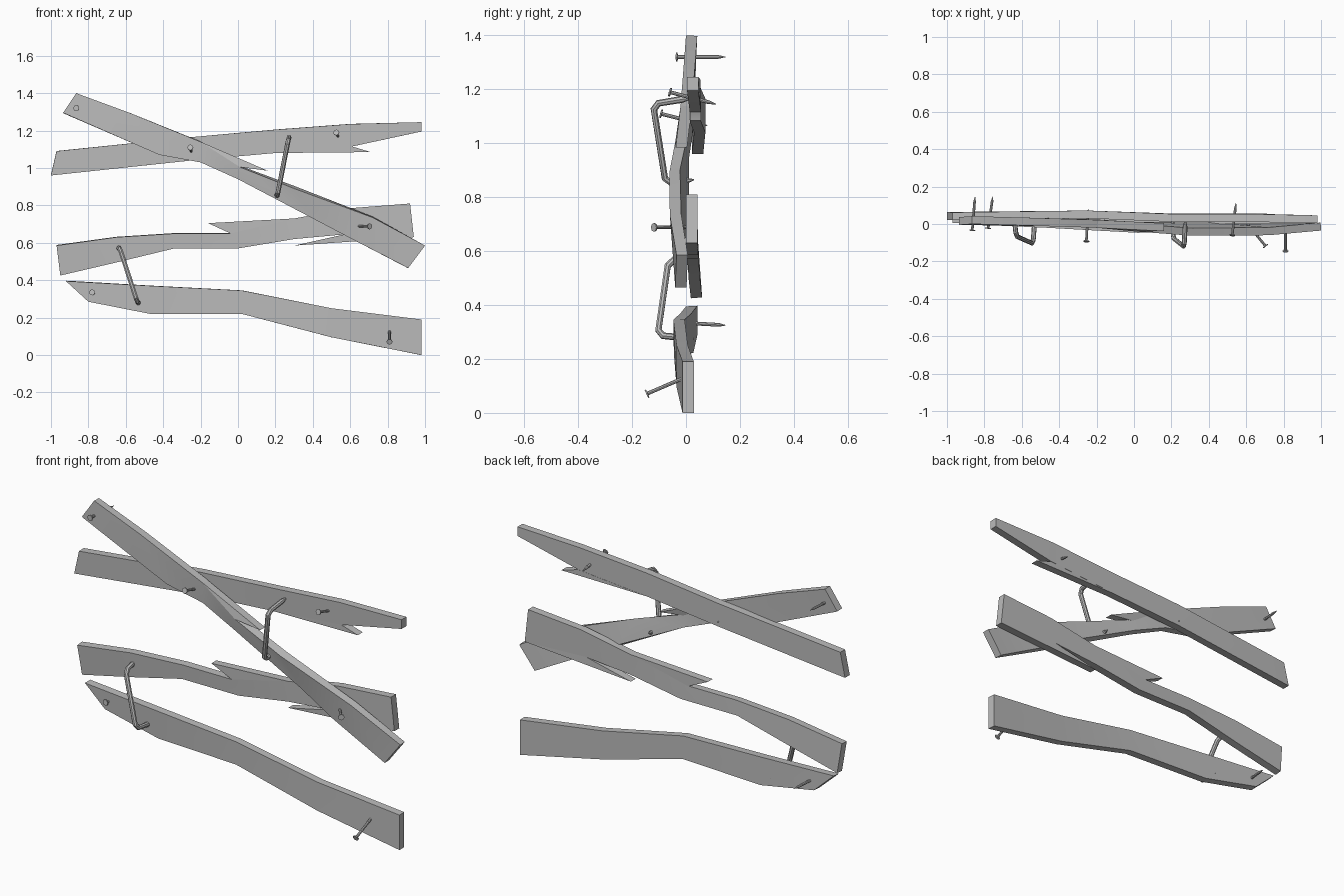
import bpy
import bmesh
import math
from mathutils import Vector

cube = bpy.data.objects.get("Cube")
if cube:
    bpy.data.objects.remove(cube, do_unlink=True)

THICK = 0.042

grey = bpy.data.materials.new("weathered grey")
grey.use_nodes = True
grey.diffuse_color = (0.5, 0.5, 0.5, 1)
shader = grey.node_tree.nodes["Principled BSDF"]
shader.inputs["Base Color"].default_value = grey.diffuse_color
shader.inputs["Roughness"].default_value = 0.8


def smooth(obj):
    bpy.ops.object.select_all(action='DESELECT')
    obj.select_set(True)
    bpy.context.view_layer.objects.active = obj
    bpy.ops.object.shade_smooth_by_angle(angle=math.radians(30))


def finish(bm, name):
    bmesh.ops.recalc_face_normals(bm, faces=bm.faces)
    mesh = bpy.data.meshes.new(name)
    bm.to_mesh(mesh)
    bm.free()
    mesh.materials.append(grey)
    obj = bpy.data.objects.new(name, mesh)
    bpy.context.collection.objects.link(obj)
    smooth(obj)


def plank(name, top, bottom):
    """Bent board: matching top and bottom front edges, as (x, y, z)."""
    bm = bmesh.new()
    rings = []
    for i, (t, b) in enumerate(zip(top, bottom)):
        t, b = Vector(t), Vector(b)
        j, k = max(i - 1, 0), min(i + 1, len(top) - 1)
        along = Vector(top[k]) + Vector(bottom[k]) - Vector(top[j]) - Vector(bottom[j])
        back = (t - b).cross(along).normalized() * THICK
        rings.append([bm.verts.new(p) for p in (t, b, b + back, t + back)])
    for r, s in zip(rings, rings[1:]):
        for i in range(4):
            j = (i + 1) % 4
            bm.faces.new((r[i], r[j], s[j], s[i]))
    bm.faces.new(rings[0])
    bm.faces.new(rings[-1])
    finish(bm, name)


def splinter(name, points):
    """Torn triangular sliver, flush with the board it grows from."""
    bm = bmesh.new()
    front = [bm.verts.new(p) for p in points]
    back = [bm.verts.new(Vector(p) + Vector((0, THICK, 0))) for p in points]
    bm.faces.new(front)
    bm.faces.new(back)
    for i in range(3):
        j = (i + 1) % 3
        bm.faces.new((front[i], front[j], back[j], back[i]))
    finish(bm, name)


def rod(name, points, radii):
    """Round bar through points with a radius at each one."""
    curve = bpy.data.curves.new(name, 'CURVE')
    curve.dimensions = '3D'
    curve.bevel_depth = 1
    curve.bevel_resolution = 2
    curve.use_fill_caps = True
    line = curve.splines.new('POLY')
    line.points.add(len(points) - 1)
    for p, co, r in zip(line.points, points, radii):
        p.co = (*co, 1)
        p.radius = r
    curve.materials.append(grey)
    obj = bpy.data.objects.new(name, curve)
    bpy.context.collection.objects.link(obj)
    bpy.ops.object.select_all(action='DESELECT')
    obj.select_set(True)
    bpy.context.view_layer.objects.active = obj
    bpy.ops.object.convert(target='MESH')
    smooth(bpy.context.view_layer.objects.active)


def nail(name, head, tip):
    head, tip = Vector(head), Vector(tip)
    steps = (0, 0.03, 0.035, 0.85, 1)
    rod(name, [head.lerp(tip, s) for s in steps],
        (0.016, 0.016, 0.007, 0.007, 0.001))


def staple(name, a, b, c, d):
    """Bent bar with chamfered corners and pointed ends."""
    a, b, c, d = map(Vector, (a, b, c, d))
    cut = 0.02
    pts = [a, a.lerp(b, 0.3), b + (a - b).normalized() * cut,
           b + (c - b).normalized() * cut, c + (b - c).normalized() * cut,
           c + (d - c).normalized() * cut, d.lerp(c, 0.3), d]
    rod(name, pts, (0.002,) + (0.013,) * 6 + (0.002,))


# Boards
plank("bottom_board",
      [(-0.92, 0.0, 0.395), (-0.47, -0.02, 0.37), (0.02, -0.047, 0.345),
       (0.5, -0.035, 0.25), (0.98, -0.013, 0.19)],
      [(-0.8, 0.0, 0.285), (-0.47, -0.015, 0.22), (0.02, -0.045, 0.22),
       (0.5, -0.035, 0.095), (0.98, -0.013, 0.0)])
plank("middle_board",
      [(-0.97, 0.005, 0.585), (-0.65, 0.003, 0.63), (-0.33, 0.0, 0.65),
       (-0.04, 0.0, 0.65), (0.3, 0.0, 0.73), (0.6, 0.0, 0.785), (0.92, 0.0, 0.81)],
      [(-0.95, 0.018, 0.425), (-0.65, 0.01, 0.495), (-0.34, 0.005, 0.57),
       (0.0, 0.005, 0.57), (0.3, 0.0, 0.62), (0.57, 0.0, 0.645), (0.94, 0.0, 0.63)])
splinter("middle_board_top_splinter",
         [(-0.16, 0.0, 0.705), (0.3, 0.0, 0.73), (-0.04, 0.0, 0.65)])
splinter("middle_board_lower_splinter",
         [(0.3, 0.003, 0.585), (0.94, 0.0, 0.63), (0.57, 0.0, 0.645)])
plank("upper_board",
      [(-0.97, 0.02, 1.09), (-0.25, 0.03, 1.165), (0.2, 0.012, 1.205),
       (0.6, 0.012, 1.235), (0.98, 0.004, 1.245)],
      [(-1.0, 0.022, 0.96), (-0.25, 0.03, 1.04), (0.2, 0.014, 1.08),
       (0.61, 0.014, 1.115), (0.98, 0.004, 1.195)])
splinter("upper_board_splinter",
         [(0.71, 0.014, 1.085), (0.61, 0.014, 1.115), (0.2, 0.014, 1.08)])
plank("diagonal_board",
      [(-0.865, 0.0, 1.4), (-0.58, -0.008, 1.295), (-0.2, -0.02, 1.14),
       (0.01, -0.04, 1.005), (0.3, -0.062, 0.89), (0.72, -0.06, 0.735),
       (1.0, -0.035, 0.585)],
      [(-0.935, -0.005, 1.295), (-0.42, -0.012, 1.07), (-0.2, -0.018, 1.03),
       (0.0, -0.03, 0.94), (0.4, -0.03, 0.73), (0.6, -0.045, 0.625),
       (0.91, -0.04, 0.465)])
splinter("diagonal_board_splinter",
         [(0.16, -0.038, 0.985), (-0.2, -0.02, 1.14), (0.01, -0.04, 1.005)])

# Nails, head to tip
nail("diagonal_board_end_nail", (-0.865, -0.037, 1.32), (-0.85, 0.147, 1.32))
nail("crossing_nail", (-0.255, -0.095, 1.11), (-0.245, 0.08, 1.065))
nail("upper_board_nail", (0.525, -0.062, 1.19), (0.545, 0.112, 1.145))
nail("diagonal_board_lower_nail", (0.705, -0.12, 0.688), (0.59, 0.02, 0.69))
nail("bottom_board_right_nail", (0.81, -0.147, 0.07), (0.81, 0.02, 0.142))
nail("bottom_board_left_nail", (-0.78, -0.025, 0.335), (-0.755, 0.147, 0.325))

# Staples
staple("upper_staple", (0.275, 0.03, 1.17), (0.268, -0.122, 1.145),
       (0.21, -0.075, 0.85), (0.205, 0.03, 0.865))
staple("lower_staple", (-0.64, 0.03, 0.575), (-0.63, -0.065, 0.565),
       (-0.54, -0.105, 0.288), (-0.53, 0.03, 0.275))
